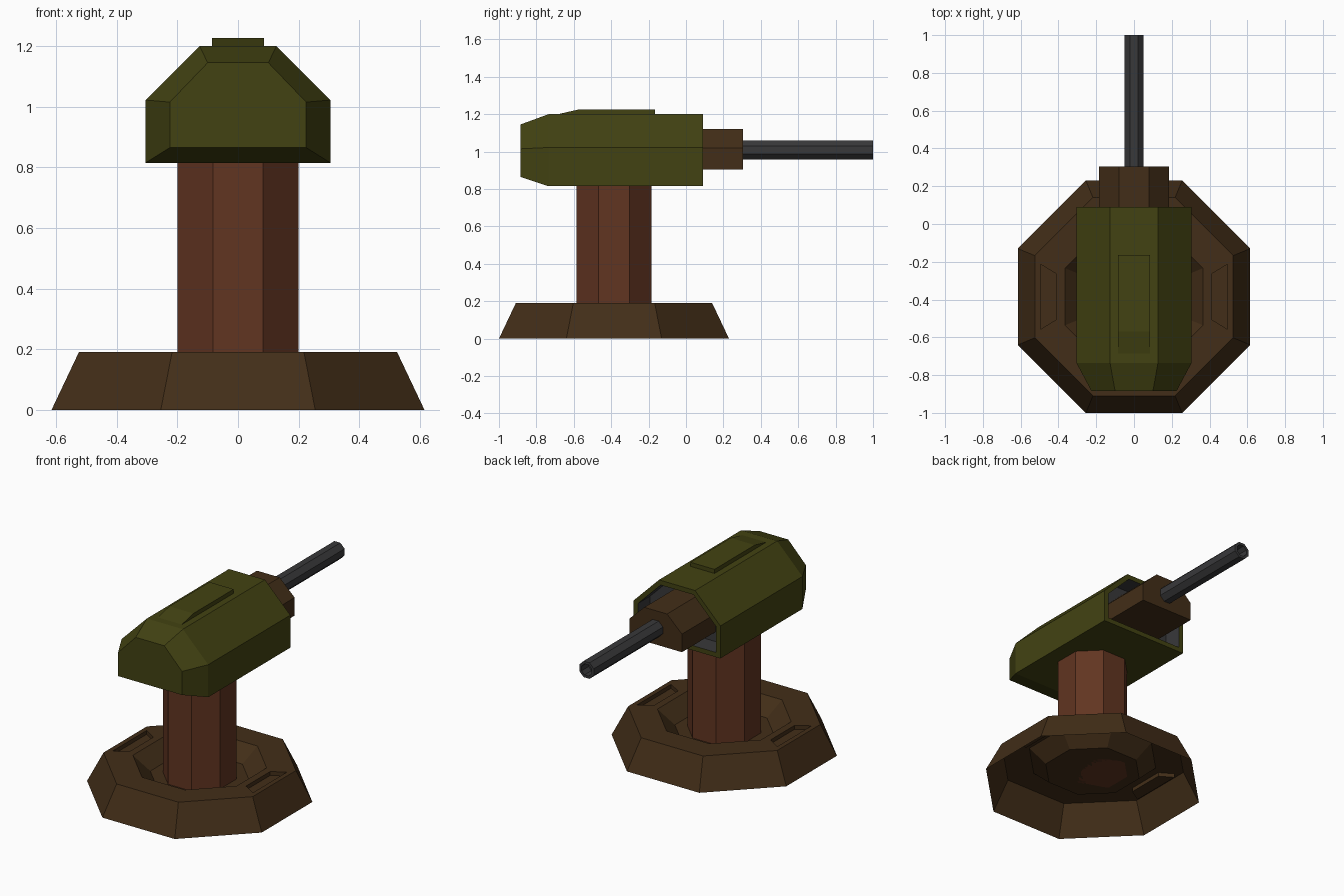
import bpy, bmesh
from math import pi, sin, cos

if "Cube" in bpy.data.objects:
    bpy.data.objects.remove(bpy.data.objects["Cube"])

CY = -0.385  # pedestal centre along y


def material(name, r, g, b):
    m = bpy.data.materials.new(name)
    m.diffuse_color = (r, g, b, 1)
    m.use_nodes = True
    m.node_tree.nodes["Principled BSDF"].inputs["Base Color"].default_value = m.diffuse_color
    return m


OLIVE = material("olive", 0.055, 0.055, 0.006)
BROWN = material("brown", 0.12, 0.035, 0.015)
DARK_BROWN = material("dark_brown", 0.055, 0.027, 0.009)
GUNMETAL = material("gunmetal", 0.04, 0.04, 0.042)


def loft(name, rings, mats, cap_start=True, inner_bands=0, edit=None):
    """Skin a list of rings; the last bands and end cap may use the second material."""
    bm = bmesh.new()
    vr = [[bm.verts.new(p) for p in ring] for ring in rings]
    n, bands = len(vr[0]), len(vr) - 1
    for k in range(bands):
        a, b = vr[k], vr[k + 1]
        for i in range(n):
            j = (i + 1) % n
            f = bm.faces.new((a[i], a[j], b[j], b[i]))
            f.material_index = int(k >= bands - inner_bands)
    if cap_start:
        bm.faces.new(vr[0][::-1])
    bm.faces.new(vr[-1]).material_index = int(inner_bands > 0)
    bm.normal_update()
    if edit:
        edit(bm)
    me = bpy.data.meshes.new(name)
    bm.to_mesh(me)
    bm.free()
    for m in mats:
        me.materials.append(m)
    ob = bpy.data.objects.new(name, me)
    bpy.context.collection.objects.link(ob)
    return ob


def octagon(apothem):
    r = apothem / cos(pi / 8)
    return [(r * cos(pi / 8 + i * pi / 4), r * sin(pi / 8 + i * pi / 4)) for i in range(8)]


def flat_ring(apothem, z):
    return [(x, y + CY, z) for x, y in octagon(apothem)]


def barrel_ring(apothem, y):
    return [(x, y, 1.008 - z) for x, z in octagon(apothem)]


def hood_ring(y, w, zb, zm, t, zt):
    return [(x, y, z) for x, z in
            ((-w, zb), (-w, zm), (-t, zt), (t, zt), (w, zm), (w, zb))]


def side_slots(bm):
    # sunken slots on the left and right panels of the rim
    panels = [f for f in bm.faces if f.normal.z > 0.99
              and abs(f.calc_center_median().x) > 0.4
              and abs(f.calc_center_median().y - CY) < 0.05]
    bmesh.ops.inset_individual(bm, faces=panels, thickness=0.055)
    slots = bmesh.ops.extrude_discrete_faces(bm, faces=panels)["faces"]
    bmesh.ops.translate(bm, verts=[v for f in slots for v in f.verts], vec=(0, 0, -0.025))


# hollow base with a sunken centre
loft("base", [flat_ring(0.615, 0), flat_ring(0.525, 0.19),
              flat_ring(0.365, 0.19), flat_ring(0.27, 0.1)],
     [DARK_BROWN], cap_start=False, edit=side_slots)

# column
loft("column", [flat_ring(0.2, 0.1), flat_ring(0.2, 0.83)], [BROWN])

# turret housing with chamfered rear and open front
loft("turret_housing", [
    hood_ring(-0.885, 0.225, 0.865, 1.015, 0.1, 1.145),
    hood_ring(-0.735, 0.305, 0.815, 1.022, 0.127, 1.2),
    hood_ring(0.09, 0.305, 0.815, 1.022, 0.127, 1.2),
    hood_ring(0.09, 0.275, 0.845, 1.01, 0.115, 1.17),
    hood_ring(-0.03, 0.275, 0.845, 1.01, 0.115, 1.17)],
    [OLIVE, GUNMETAL], inner_bands=1)

# raised strip on the roof
loft("roof_strip", [[(x, y, z) for y, z in
                     ((-0.69, 1.199), (-0.165, 1.199), (-0.165, 1.226), (-0.57, 1.226))]
                    for x in (-0.085, 0.085)], [OLIVE])

# barrel mount
loft("barrel_mount", [hood_ring(y, 0.185, 0.905, 1.02, 0.08, 1.12)
                      for y in (-0.03, 0.305)], [DARK_BROWN])

# barrel with bore
loft("barrel", [barrel_ring(0.051, 0.29), barrel_ring(0.051, 1.0),
                barrel_ring(0.035, 1.0), barrel_ring(0.035, 0.93)], [GUNMETAL])
